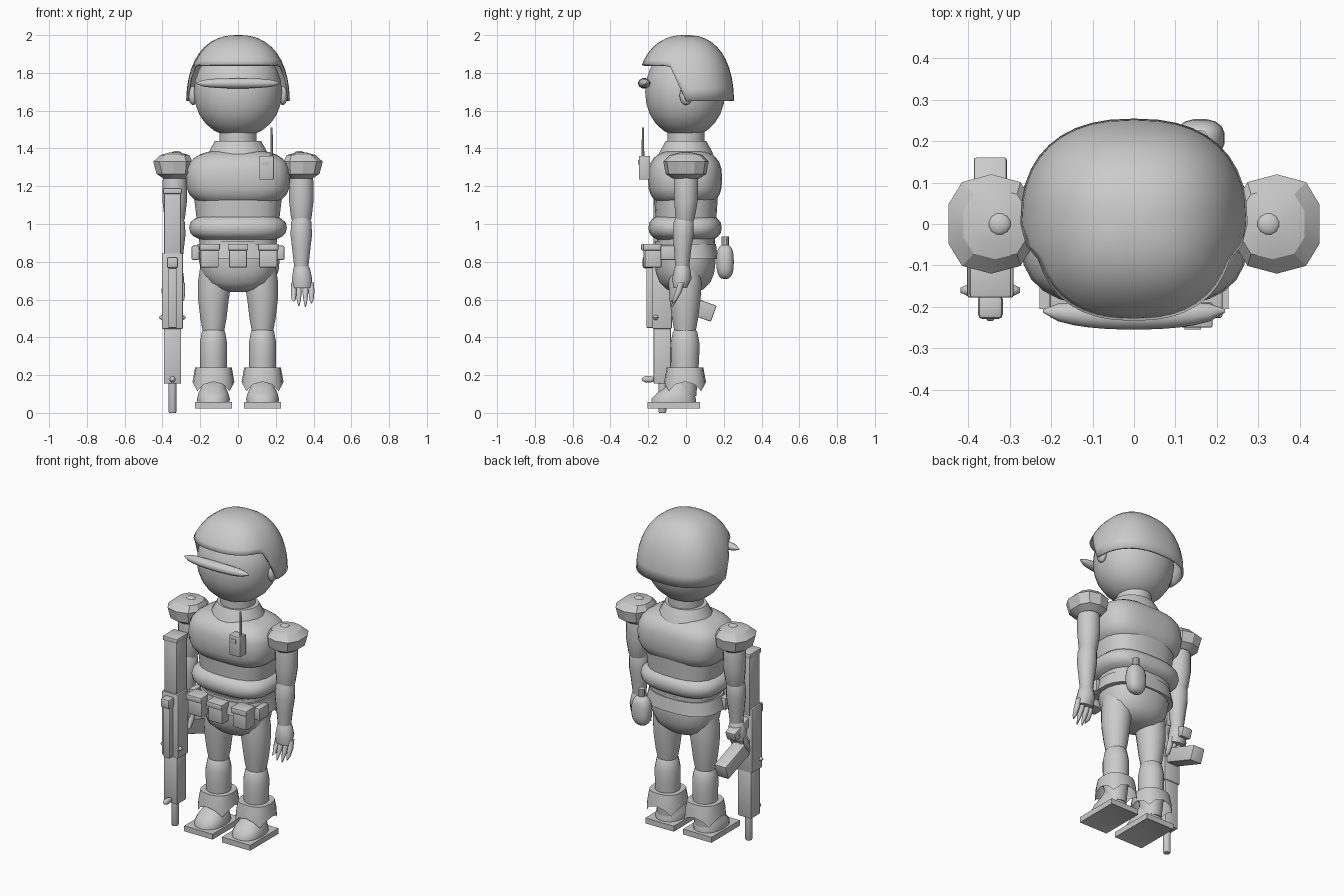
import bpy, bmesh, math
from mathutils import Euler, Vector

if "Cube" in bpy.data.objects:
    bpy.data.objects.remove(bpy.data.objects["Cube"])

grey = bpy.data.materials.new("plain_grey")
grey.use_nodes = True
GREY = (0.6, 0.6, 0.6, 1)
grey.diffuse_color = GREY
grey.node_tree.nodes["Principled BSDF"].inputs["Base Color"].default_value = GREY


def finish(bm, name, angle=35):
    bmesh.ops.recalc_face_normals(bm, faces=bm.faces)
    mesh = bpy.data.meshes.new(name)
    bm.to_mesh(mesh)
    bm.free()
    mesh.materials.append(grey)
    ob = bpy.data.objects.new(name, mesh)
    bpy.context.collection.objects.link(ob)
    bpy.ops.object.select_all(action="DESELECT")
    ob.select_set(True)
    bpy.context.view_layer.objects.active = ob
    bpy.ops.object.shade_smooth_by_angle(angle=math.radians(angle))
    return ob


def squircle(a, power):
    """Point on a rounded square of half-width one."""
    c, s = math.cos(a), math.sin(a)
    e = 2 / power
    return math.copysign(abs(c) ** e, c), math.copysign(abs(s) ** e, s)


def skin(bm, rings, cap_start=True, cap_end=True):
    for a, b in zip(rings, rings[1:]):
        n = len(a)
        for i in range(n):
            bm.faces.new((a[i], a[(i + 1) % n], b[(i + 1) % n], b[i]))
    if cap_start:
        bm.faces.new(rings[0])
    if cap_end:
        bm.faces.new(rings[-1])


def loft(name, sections, seg=20, power=2, angle=35):
    """Skin level sections given as (x, y, z, half width, half depth)."""
    bm = bmesh.new()
    rings = []
    for x, y, z, rx, ry in sections:
        pts = [squircle(math.tau * (i + 0.5) / seg, power) for i in range(seg)]
        rings.append([bm.verts.new((x + rx * px, y + ry * py, z)) for px, py in pts])
    skin(bm, rings)
    return finish(bm, name, angle)


def blob(name, centre, radii, seg=20, power=2, tall=2, steps=10):
    """Rounded body with adjustable squareness."""
    x, y, z = centre
    sections = []
    for i in range(steps + 1):
        a = math.pi * (0.02 + 0.96 * i / steps) - math.pi / 2
        r, h = squircle(a, tall)
        sections.append((x, y, z + h * radii[2], radii[0] * r, radii[1] * r))
    return loft(name, sections, seg, power, 50)


def box(name, low, high, bevel=0.006, tilt=0):
    """Bevelled box between two corners, tilted about the x axis."""
    low, high = Vector(low), Vector(high)
    size, mid = high - low, (low + high) / 2
    bm = bmesh.new()
    bmesh.ops.create_cube(bm, size=1)
    bmesh.ops.scale(bm, vec=size, verts=bm.verts)
    bmesh.ops.bevel(bm, geom=bm.edges[:], offset=bevel, segments=2, profile=0.5, affect="EDGES")
    bmesh.ops.rotate(bm, matrix=Euler((math.radians(tilt), 0, 0)).to_matrix(), verts=bm.verts)
    bmesh.ops.translate(bm, vec=mid, verts=bm.verts)
    return finish(bm, name)


# Head, ears and neck
blob("head", (0, -0.005, 1.70), (0.235, 0.213, 0.24), 24, 2.1, 2.1, 12)
loft("neck", [(0, 0, 1.38, 0.1, 0.1), (0, 0, 1.5, 0.1, 0.1)])
loft("collar", [(0, 0, 1.36, 0.165, 0.15), (0, 0, 1.385, 0.155, 0.14),
                (0, 0, 1.44, 0.125, 0.11)], 16)

# Helmet: dome whose rim steps down behind the brow
bm = bmesh.new()
seg, steps, base, height = 40, 10, 1.62, 0.38
rings = [[] for _ in range(steps + 1)]
for i in range(seg):
    px, py = squircle(math.tau * i / seg, 2.4)
    px, py = px * 0.275, py * 0.255
    drop = min(1, max(0, (py + 0.1) / 0.1))
    rim = math.asin((1.82 - 0.18 * drop - base) / height)
    for k, ring in enumerate(rings):
        a = rim + (math.pi / 2 * 0.97 - rim) * k / steps
        r, h = squircle(a, 2.4)
        lean = 1.05 if py < -0.1 else 1
        ring.append(bm.verts.new((px * r, py * r * lean, base + height * h)))
skin(bm, rings, cap_start=False)
helmet = finish(bm, "helmet", 50)
shell = helmet.modifiers.new("thickness", "SOLIDIFY")
shell.thickness = 0.012

# Goggles: slim bar wrapped round the brow
bm = bmesh.new()
rings = []
for i in range(13):
    t = -1 + i / 6
    r = max(0.12, (1 - abs(t) ** 3) ** 0.5)
    ring = []
    for j in range(10):
        a = math.tau * j / 10
        ring.append(bm.verts.new((0.22 * t, -0.222 + 0.012 * t * t + 0.033 * r * math.cos(a),
                                  1.745 + 0.028 * r * math.sin(a))))
    rings.append(ring)
skin(bm, rings)
finish(bm, "goggles", 50)

# Trunk
blob("chest", (0, -0.005, 1.24), (0.277, 0.197, 0.155), 28, 3, 2.8, 14)
loft("midriff", [(0, 0, 0.85, 0.2, 0.15), (0, 0, 1.15, 0.235, 0.17)], 24, 2.6)
blob("belly_band", (0, -0.005, 0.98), (0.26, 0.195, 0.083), 28, 2.8, 2.5, 12)
loft("pelvis", [(0, -0.005, 0.64, 0.05, 0.05), (0, -0.005, 0.655, 0.12, 0.1),
                (0, -0.005, 0.69, 0.17, 0.135), (0, -0.005, 0.74, 0.195, 0.155),
                (0, -0.005, 0.8, 0.207, 0.163), (0, -0.005, 0.91, 0.205, 0.16)], 24, 2.3, 50)
loft("belt", [(0, -0.005, 0.815, 0.235, 0.175), (0, -0.005, 0.895, 0.215, 0.165)], 24, 2.5)

# Belt pouches with lids
for name, x in (("right", -0.15), ("middle", 0), ("left", 0.16)):
    front = -0.225 if name == "middle" else -0.215
    box(name + "_pouch", (x - 0.048, front, 0.77), (x + 0.048, -0.13, 0.88))
    box(name + "_pouch_lid", (x - 0.054, front - 0.012, 0.86), (x + 0.054, -0.13, 0.895))
for side, s in (("left", 1), ("right", -1)):
    box(side + "_hip_pouch", (s * 0.225 - 0.02, -0.135, 0.81), (s * 0.225 + 0.02, -0.04, 0.885))

# Canteen on the back of the belt
blob("canteen", (0.16, 0.207, 0.80), (0.06, 0.047, 0.092), 16, 2.5, 2.6)
loft("canteen_cap", [(0.16, 0.207, 0.87, 0.02, 0.02), (0.16, 0.207, 0.935, 0.02, 0.02)], 10)

# Chest radio
box("radio", (0.113, -0.25, 1.235), (0.19, -0.19, 1.36), 0.004)
box("radio_screen", (0.122, -0.255, 1.315), (0.162, -0.248, 1.34), 0.002)
loft("radio_antenna", [(0.178, -0.228, 1.35, 0.008, 0.008),
                       (0.178, -0.228, 1.51, 0.006, 0.006)], 8)

# Limbs, built once for each side
for side, s in (("left", 1), ("right", -1)):
    blob(side + "_ear", (s * 0.238, 0, 1.68), (0.025, 0.035, 0.05), 12)

    ax = s * 0.335
    loft(side + "_shoulder_pad", [(ax, 0, 1.24, 0.06, 0.07), (ax + s * 0.005, 0, 1.265, 0.095, 0.108),
                                  (ax + s * 0.01, 0, 1.33, 0.108, 0.12),
                                  (ax, 0, 1.365, 0.08, 0.085), (ax, 0, 1.378, 0.03, 0.035)],
         10, 2.5, 25)
    blob(side + "_shoulder_stud", (s * 0.325, 0, 1.373), (0.028, 0.028, 0.014), 12)
    loft(side + "_upper_arm", [(ax, 0, 1.30, 0.055, 0.055), (ax, 0, 1.22, 0.066, 0.066),
                               (ax, 0, 1.12, 0.066, 0.063), (ax, -0.005, 1.03, 0.055, 0.052),
                               (ax, -0.008, 0.98, 0.035, 0.035)], 16, 2, 50)
    loft(side + "_forearm", [(ax, -0.01, 1.05, 0.035, 0.04), (ax, -0.012, 1.01, 0.055, 0.054),
                             (ax, -0.015, 0.94, 0.058, 0.056), (ax, -0.018, 0.86, 0.048, 0.046),
                             (ax, -0.02, 0.76, 0.037, 0.036)], 16, 2, 50)
    loft(side + "_hand", [(ax, -0.02, 0.79, 0.03, 0.03), (ax + s * 0.002, -0.02, 0.765, 0.045, 0.042),
                          (ax + s * 0.004, -0.022, 0.71, 0.055, 0.052),
                          (ax + s * 0.004, -0.03, 0.66, 0.052, 0.035)], 14, 2, 50)
    for k, (dx, dy, tip) in enumerate(((-0.044, -0.05, 0.59), (-0.017, -0.045, 0.565),
                                       (0.018, -0.045, 0.56), (0.05, -0.04, 0.58))):
        fx = ax + s * (0.004 + dx)
        loft(f"{side}_finger_{k + 1}", [(fx, -0.025, 0.69, 0.014, 0.018),
                                        (fx, -0.04, 0.64, 0.017, 0.018),
                                        (fx, -0.058, 0.60, 0.012, 0.013),
                                        (fx, -0.03 + dy, tip, 0.003, 0.004)], 8, 2, 50)

    lx = s * 0.13
    loft(side + "_thigh", [(s * 0.12, -0.005, 0.78, 0.08, 0.085), (s * 0.122, -0.005, 0.70, 0.09, 0.09),
                           (lx, -0.005, 0.6, 0.082, 0.083), (lx, -0.005, 0.5, 0.07, 0.07),
                           (lx, -0.005, 0.42, 0.055, 0.055)], 20, 2, 50)
    loft(side + "_shin", [(lx, -0.005, 0.455, 0.045, 0.045), (lx, -0.005, 0.43, 0.062, 0.065),
                          (lx, -0.005, 0.37, 0.073, 0.077), (lx, -0.005, 0.3, 0.073, 0.076),
                          (lx, -0.005, 0.2, 0.07, 0.07), (lx, -0.005, 0.09, 0.06, 0.06)], 20, 2, 50)

    # Trouser cuff with a jagged hem
    bm = bmesh.new()
    rings = [[], [], []]
    for i in range(16):
        px, py = squircle(math.tau * i / 16, 2.6)
        hem = 0.115 if i % 4 == 2 else 0.15 if i % 2 else 0.165
        for ring, z, r in zip(rings, (hem, 0.19, 0.24), (0.111, 0.106, 0.097)):
            ring.append(bm.verts.new((lx + px * r, -0.005 + py * r, z)))
    skin(bm, rings, cap_start=False)
    finish(bm, side + "_trouser_cuff")

    # Boot with a recessed sole
    loft(side + "_boot", [(lx, -0.065, 0.045, 0.085, 0.12), (lx, -0.065, 0.075, 0.088, 0.118),
                          (lx, -0.055, 0.105, 0.08, 0.1), (lx, -0.035, 0.135, 0.065, 0.075),
                          (lx, -0.015, 0.165, 0.06, 0.06)], 20, 2.3, 50)
    bm = bmesh.new()
    bmesh.ops.create_cube(bm, size=1)
    bmesh.ops.scale(bm, vec=(0.196, 0.28, 0.034), verts=bm.verts)
    bmesh.ops.translate(bm, vec=(lx, -0.065, 0.04), verts=bm.verts)
    bm.normal_update()
    under = [f for f in bm.faces if f.normal.z < -0.9]
    bmesh.ops.inset_region(bm, faces=under, thickness=0.05, depth=-0.012)
    finish(bm, side + "_sole")

# Rifle held upright beside the right arm
gx = -0.347
box("rifle_stock", (gx - 0.044, -0.172, 0.8), (gx + 0.044, -0.07, 1.17))
box("rifle_butt_plate", (gx - 0.05, -0.178, 1.16), (gx + 0.05, -0.064, 1.19))
box("rifle_receiver", (gx - 0.056, -0.178, 0.445), (gx + 0.056, -0.075, 0.845))
box("rifle_rail", (gx - 0.022, -0.21, 0.45), (gx + 0.022, -0.17, 0.79))
box("rifle_rear_sight", (gx - 0.03, -0.23, 0.765), (gx + 0.03, -0.17, 0.825), 0.012)
box("rifle_handguard", (gx - 0.046, -0.172, 0.155), (gx + 0.046, -0.08, 0.46))
loft("rifle_muzzle", [(gx, -0.125, 0, 0.018, 0.018), (gx, -0.125, 0.008, 0.022, 0.022),
                      (gx, -0.125, 0.17, 0.022, 0.022)], 12)
blob("rifle_front_sight", (gx, -0.2, 0.178), (0.016, 0.036, 0.018), 12, 2.5)
blob("rifle_cross_bolt", (gx, -0.16, 0.505), (0.074, 0.018, 0.02), 12, 2.5)
box("rifle_magazine", (gx - 0.04, -0.11, 0.525), (gx + 0.04, 0.155, 0.615), 0.006, -20)
box("rifle_grip", (gx - 0.034, -0.1, 0.705), (gx + 0.034, 0.06, 0.765), 0.008, -20)
